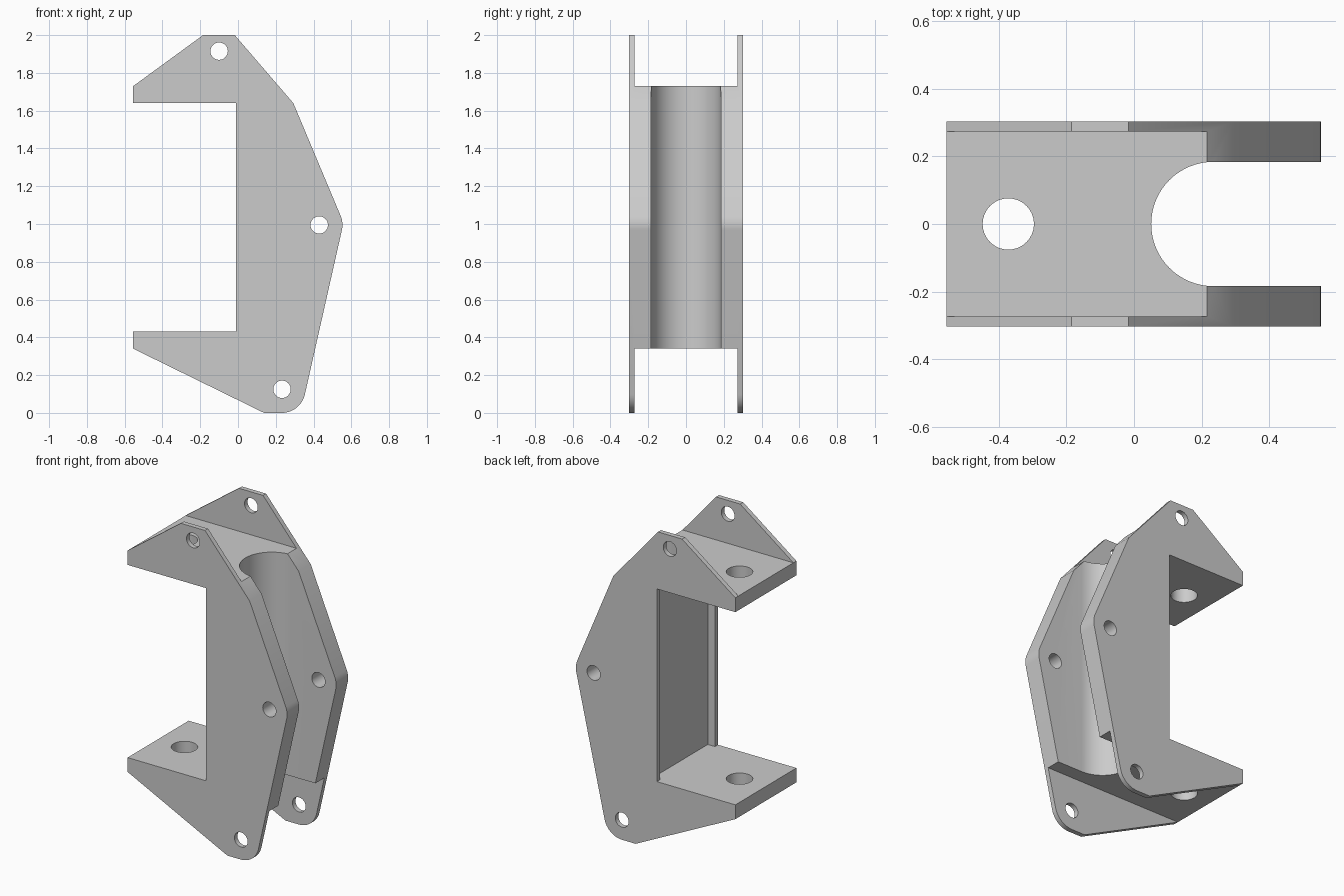
import bpy, bmesh
from math import cos, sin, radians

if "Cube" in bpy.data.objects:
    bpy.data.objects.remove(bpy.data.objects["Cube"])


def arc(cx, cy, r, a0, a1, n):
    """Points on an arc, angles in degrees."""
    return [(cx + r * cos(radians(a0 + (a1 - a0) * i / n)),
             cy + r * sin(radians(a0 + (a1 - a0) * i / n))) for i in range(n + 1)]


def rect(x0, z0, x1, z1):
    return [(x0, z0), (x1, z0), (x1, z1), (x0, z1)]


def prism(name, pts, axis, lo, hi):
    """Extrude a 2D outline along y (outline in xz) or z (outline in xy)."""
    bm = bmesh.new()
    rings = [[bm.verts.new((u, d, v) if axis == 'y' else (u, v, d)) for u, v in pts]
             for d in (lo, hi)]
    n = len(pts)
    for ring in rings:
        bm.faces.new(ring)
    for i in range(n):
        j = (i + 1) % n
        bm.faces.new((rings[0][i], rings[0][j], rings[1][j], rings[1][i]))
    bmesh.ops.recalc_face_normals(bm, faces=bm.faces)
    me = bpy.data.meshes.new(name)
    bm.to_mesh(me)
    bm.free()
    ob = bpy.data.objects.new(name, me)
    bpy.context.collection.objects.link(ob)
    return ob


# Side outline of the bracket, rounded around the middle and lower pin holes
outline = [(-0.555, 1.64), (-0.555, 1.73), (-0.185, 2.0), (-0.017, 2.0), (0.293, 1.64)]
outline += arc(0.428, 0.995, 0.125, 23, -12.8, 8)
outline += arc(0.232, 0.125, 0.125, -12.8, -90, 12)
outline += [(0.138, 0.0), (-0.555, 0.34), (-0.555, 0.43), (-0.01, 0.43), (-0.01, 1.64)]
bracket = prism("bracket", outline, 'y', -0.303, 0.303)

IN = 0.273  # inner face of the thin side plates
cutters = [
    # Space between the side plates above and below the flanges
    prism("upper_gap", rect(-1, 1.73, 1, 2.3), 'y', -IN, IN),
    prism("lower_gap", rect(-1, -0.3, 1, 0.34), 'y', -IN, IN),
    # Shallow recess in the web between the flanges
    prism("web_recess", rect(-0.2, 0.43, 0.04, 1.64), 'y', -IN, IN),
    # Round-bottomed vertical channel
    prism("channel", arc(0.235, 0, 0.184, 90, 270, 32) + [(1, -0.184), (1, 0.184)],
          'z', -0.5, 2.5),
    # Bolt hole through both flanges
    prism("flange_hole", arc(-0.372, 0, 0.076, 0, 348.75, 31), 'z', -0.5, 2.5),
]
# Pin holes through the side plates
for x, z in ((-0.1, 1.915), (0.43, 0.995), (0.233, 0.125)):
    cutters.append(prism("pin_hole", arc(x, z, 0.046, 0, 348.75, 31), 'y', -1, 1))

bpy.context.view_layer.objects.active = bracket
bracket.select_set(True)
for c in cutters:
    c.hide_render = True
    m = bracket.modifiers.new(c.name, 'BOOLEAN')
    m.operation, m.solver, m.object = 'DIFFERENCE', 'EXACT', c
    bpy.ops.object.modifier_apply(modifier=m.name)
    bpy.data.objects.remove(c)

bpy.ops.object.shade_smooth_by_angle(angle=radians(20))
